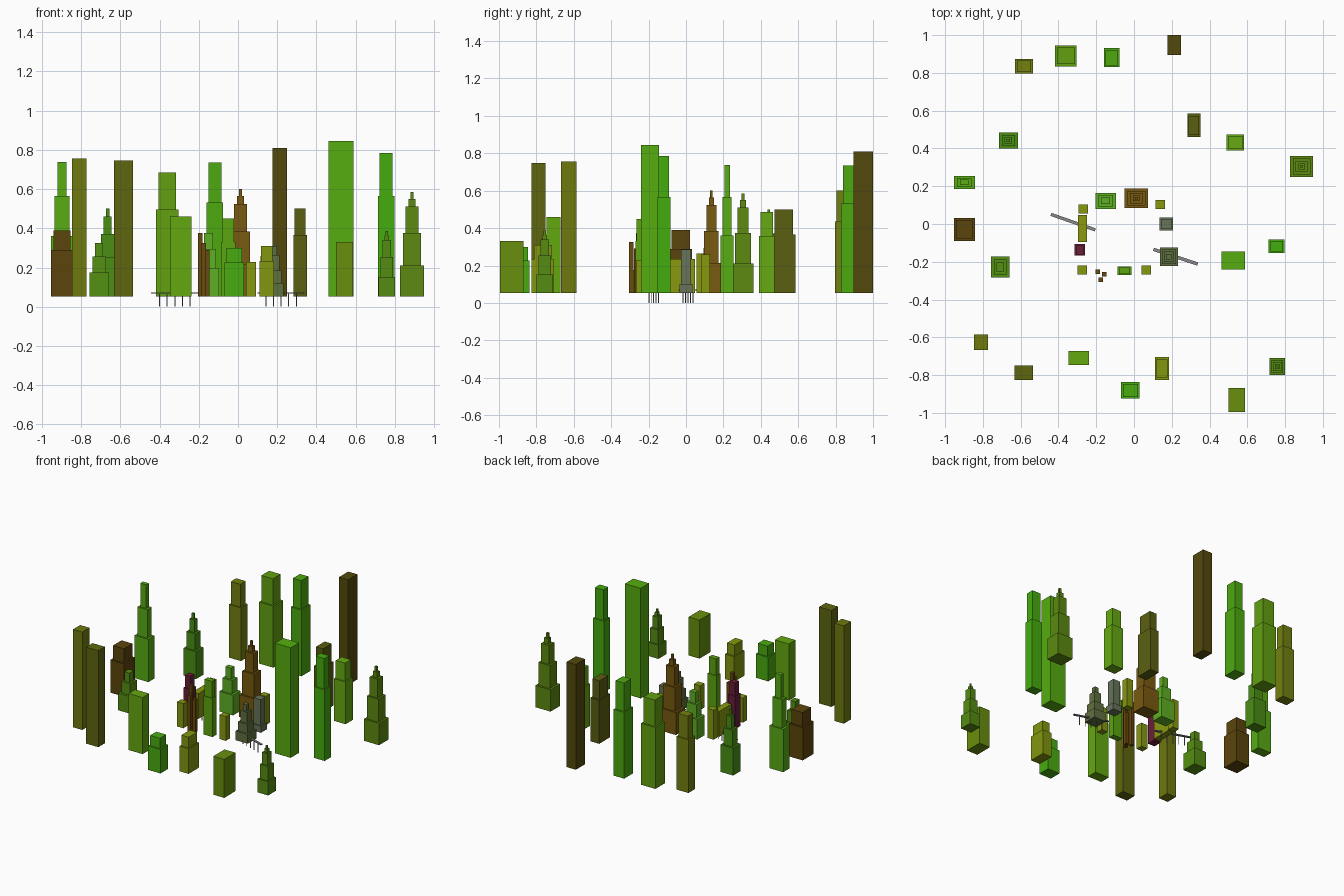
import bpy, bmesh, math
from mathutils import Matrix, Vector

if "Cube" in bpy.data.objects:
    bpy.data.objects.remove(bpy.data.objects["Cube"])

BASE = 0.053   # ground level of the city; the bridge piers reach down to zero
mats = {}


def material(hex_code):
    if hex_code not in mats:
        m = bpy.data.materials.new("paint_" + hex_code)
        rgb = [int(hex_code[i:i + 2], 16) / 255 for i in (0, 2, 4)]
        m.diffuse_color = [(c / 12.92 if c <= 0.04 else ((c + 0.055) / 1.055) ** 2.4) for c in rgb] + [1]
        m.use_nodes = True
        m.node_tree.nodes["Principled BSDF"].inputs["Base Color"].default_value = m.diffuse_color
        mats[hex_code] = m
    return mats[hex_code]


def finish(bm, name, color):
    bmesh.ops.recalc_face_normals(bm, faces=bm.faces)
    me = bpy.data.meshes.new(name)
    bm.to_mesh(me)
    bm.free()
    me.materials.append(material(color))
    ob = bpy.data.objects.new(name, me)
    bpy.context.collection.objects.link(ob)
    return ob


# Tier profiles: lists of (width factor, top height)
def block(h):
    return [(1, h)]


def scaled(h, pairs):
    return [(w, BASE + f * (h - BASE)) for w, f in pairs]


def stepped(h):
    return scaled(h, [(1, 0.7), (0.8, 1)])


def terraced(h):
    return scaled(h, [(1, 0.45), (0.7, 0.75), (0.42, 1)])


def spired(h):
    return scaled(h, [(1, 0.295), (0.76, 0.605), (0.53, 0.86), (0.28, 0.935), (0.13, 1)])


# One tower: a single shell of stacked rectangular tiers
def tower(name, color, x0, x1, y0, y1, tiers):
    bm = bmesh.new()
    cx, cy, hx, hy = (x0 + x1) / 2, (y0 + y1) / 2, (x1 - x0) / 2, (y1 - y0) / 2
    prev, z = None, BASE
    for w, top in tiers:
        for level in (z, top):
            ring = [bm.verts.new((cx + sx * hx * w, cy + sy * hy * w, level))
                    for sx, sy in ((-1, -1), (1, -1), (1, 1), (-1, 1))]
            if prev is None:
                bm.faces.new(ring[::-1])
            else:
                for i in range(4):
                    j = (i + 1) % 4
                    bm.faces.new((prev[i], prev[j], ring[j], ring[i]))
            prev = ring
        z = top
    bm.faces.new(prev)
    return finish(bm, name, color)


# Thin bridge deck on slender piers
def bridge(name, start, end):
    a, b = Vector(start), Vector(end)
    d = b - a
    rot = Matrix.Rotation(math.atan2(d.y, d.x), 4, 'Z')

    def box(bm, c, size):
        m = Matrix.Translation(c) @ rot @ Matrix.Diagonal((*size, 1))
        bmesh.ops.create_cube(bm, size=1, matrix=m)

    bm = bmesh.new()
    mid = (a + b) / 2
    box(bm, (mid.x, mid.y, 0.07), (d.length, 0.017, 0.006))
    for i in range(5):
        p = a + d * (0.17 + 0.165 * i)
        box(bm, (p.x, p.y, 0.0335), (0.004, 0.004, 0.067))
    finish(bm, name, "8A8A8A")


# Outer ring, north side
tower("north_tower_a", "73800F", -0.63, -0.535, 0.797, 0.873, stepped(0.60))
tower("north_tower_b", "62A010", -0.418, -0.304, 0.835, 0.945, stepped(0.685))
tower("north_tower_c", "4DAA10", -0.16, -0.077, 0.83, 0.932, stepped(0.735))
tower("north_tower_d", "54490C", 0.177, 0.25, 0.895, 1.0, block(0.81))
tower("north_tower_e", "5A5F10", 0.282, 0.352, 0.46, 0.585, stepped(0.50))
tower("north_tower_f", "66AA12", 0.49, 0.583, 0.39, 0.473, stepped(0.487))

# Outer ring, east side
tower("east_spire", "5C8A10", 0.827, 0.948, 0.25, 0.36, spired(0.585))
tower("east_tower_a", "45AC0F", 0.713, 0.797, -0.153, -0.083, stepped(0.785))
tower("east_tower_b", "56AE10", 0.462, 0.588, -0.24, -0.145, block(0.845))

# Outer ring, west side
tower("west_spire", "4A8F14", -0.715, -0.615, 0.40, 0.485,
      [(1, 0.25), (0.7, 0.37), (0.4, 0.46), (0.18, 0.5)])
tower("west_tower_a", "58AC14", -0.953, -0.843, 0.185, 0.255, terraced(0.737))
tower("west_tower_b", "5C450C", -0.953, -0.843, -0.09, 0.033, stepped(0.39))
tower("west_tower_c", "559012", -0.757, -0.659, -0.283, -0.172, terraced(0.325))
tower("west_tower_d", "6F7A0E", -0.847, -0.773, -0.667, -0.585, block(0.757))

# Outer ring, south side
tower("south_tower_a", "5F660F", -0.632, -0.535, -0.825, -0.75, block(0.747))
tower("south_tower_b", "64A810", -0.348, -0.237, -0.747, -0.672, block(0.46))
tower("south_tower_c", "48AC10", -0.068, 0.03, -0.925, -0.837, stepped(0.30))
tower("south_tower_d", "82960F", 0.11, 0.184, -0.825, -0.705, stepped(0.31))
tower("south_tower_e", "688F0E", 0.5, 0.587, -0.995, -0.868, block(0.33))
tower("south_spire", "558C12", 0.717, 0.80, -0.80, -0.71, spired(0.386))

# Central district
tower("central_spire", "785A10", -0.05, 0.075, 0.085, 0.187, spired(0.60))
tower("central_terrace", "5FB022", -0.205, -0.096, 0.08, 0.165, terraced(0.375))
tower("central_green_tower", "5CA610", -0.087, -0.014, -0.27, -0.225, stepped(0.45))
tower("grey_tower", "67735A", 0.135, 0.207, -0.035, 0.035, [(1, 0.10), (0.76, 0.285)])
tower("grey_terrace", "5F7040", 0.137, 0.233, -0.222, -0.125,
      [(1, 0.12), (0.78, 0.185), (0.55, 0.265), (0.3, 0.31)])
tower("maroon_tower", "6A1E3A", -0.315, -0.26, -0.168, -0.107, [(1, 0.29), (0.75, 0.38)])
tower("long_hall", "8A9A10", -0.297, -0.25, -0.095, 0.047, block(0.235))

# Four small corner blocks around the centre
for label, cx, cy, h in (("nw", -0.268, 0.08, 0.265), ("ne", 0.14, 0.104, 0.26),
                         ("sw", -0.273, -0.244, 0.23), ("se", 0.066, -0.244, 0.227)):
    tower("corner_block_" + label, "86980F", cx - 0.025, cx + 0.025, cy - 0.024, cy + 0.024, block(h))

# Cluster of three thin brown pillars
for i, (cx, cy, h) in enumerate(((-0.193, -0.254, 0.375), (-0.175, -0.294, 0.325), (-0.157, -0.265, 0.29))):
    tower("brown_pillar_%d" % (i + 1), "6B4A0E", cx - 0.012, cx + 0.012, cy - 0.012, cy + 0.012, block(h))

# Bridges
bridge("west_bridge", (-0.44, 0.051), (-0.205, -0.031))
bridge("east_bridge", (0.103, -0.134), (0.337, -0.212))
